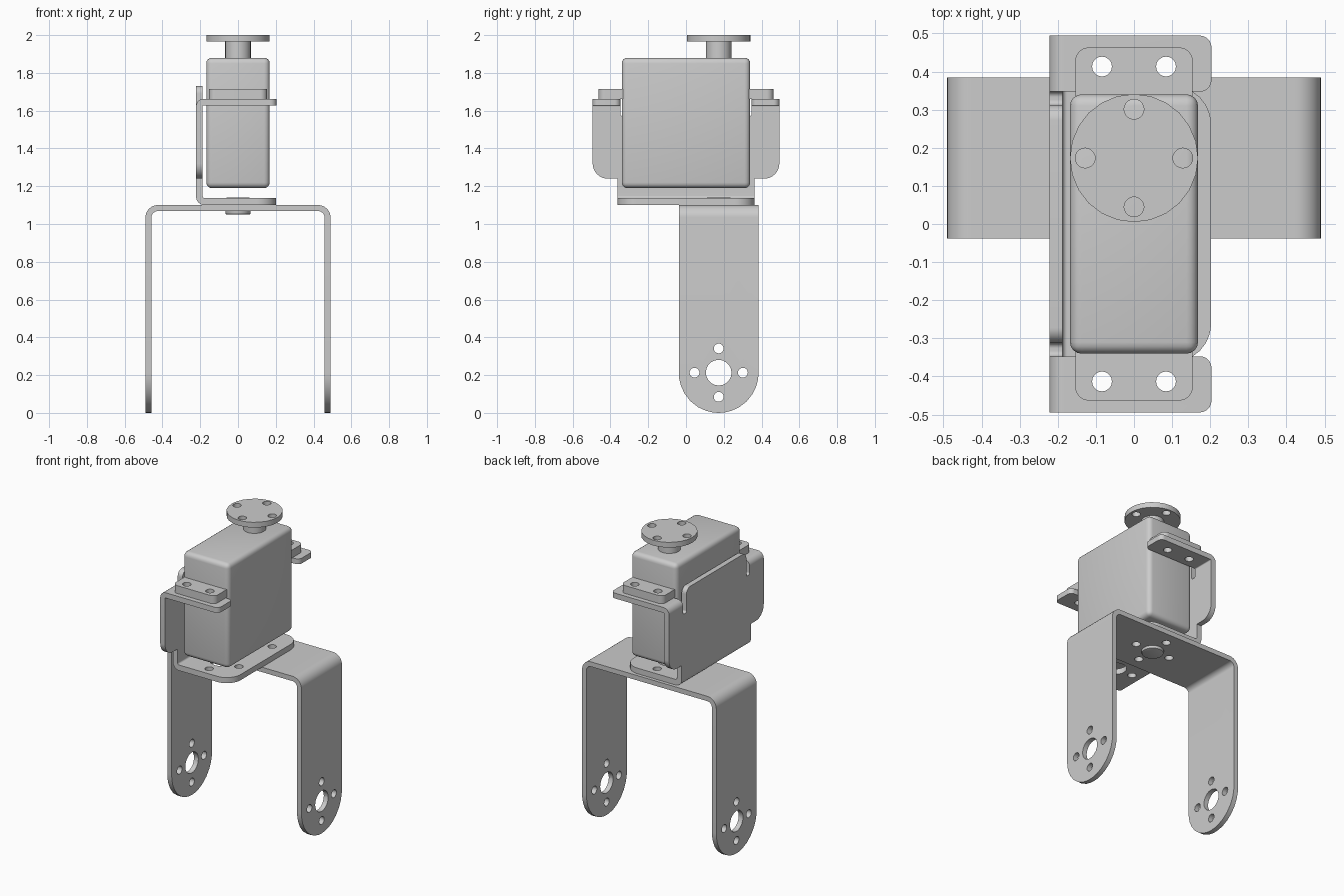
import bpy, bmesh, math
from mathutils import Vector

if "Cube" in bpy.data.objects:
    bpy.data.objects.remove(bpy.data.objects["Cube"])

YC = 0.0        # centre line of the motor and its bracket
SH = 0.173      # y of the output shaft


def fillet(pts, seg=8):
    """Turn (u, v[, radius]) corners into a rounded outline."""
    out, n = [], len(pts)
    for i, q in enumerate(pts):
        p = Vector(q[:2])
        r = q[2] if len(q) > 2 else 0
        if not r:
            out.append(p)
            continue
        a = (Vector(pts[i - 1][:2]) - p).normalized()
        b = (Vector(pts[(i + 1) % n][:2]) - p).normalized()
        half = a.angle(b) / 2
        c = p + (a + b).normalized() * r / math.sin(half)
        t = r / math.tan(half)
        v1, v2 = p + a * t - c, p + b * t - c
        out += [c + v1.lerp(v2, k / seg).normalized() * r if 0 < k < seg else c + (v2 if k else v1)
                for k in range(seg + 1)]
    return out


def prism(name, pts, axis, lo, hi):
    """Extrude an outline along an axis."""
    place = {'X': lambda u, v, w: (w, u, v),
             'Y': lambda u, v, w: (u, w, v),
             'Z': lambda u, v, w: (u, v, w)}[axis]
    bm = bmesh.new()
    outline = fillet(pts)
    rings = [[bm.verts.new(place(p.x, p.y, w)) for p in outline] for w in (lo, hi)]
    bm.faces.new(rings[0])
    bm.faces.new(rings[1])
    n = len(outline)
    for i in range(n):
        j = (i + 1) % n
        bm.faces.new((rings[0][i], rings[0][j], rings[1][j], rings[1][i]))
    bmesh.ops.recalc_face_normals(bm, faces=bm.faces)
    me = bpy.data.meshes.new(name)
    bm.to_mesh(me)
    bm.free()
    ob = bpy.data.objects.new(name, me)
    bpy.context.collection.objects.link(ob)
    return ob


def disc(name, u, v, r, axis, lo, hi, n=24):
    return prism(name, [(u + r * math.cos(2 * math.pi * k / n),
                         v + r * math.sin(2 * math.pi * k / n)) for k in range(n)],
                 axis, lo, hi)


def rect(u0, u1, v0, v1, r=0):
    return [(u0, v0, r), (u1, v0, r), (u1, v1, r), (u0, v1, r)]


def apply(ob):
    bpy.context.view_layer.update()
    dg = bpy.context.evaluated_depsgraph_get()
    me = bpy.data.meshes.new_from_object(ob.evaluated_get(dg))
    ob.modifiers.clear()
    ob.data = me


def boolean(ob, cutter, op='DIFFERENCE'):
    m = ob.modifiers.new("cut", 'BOOLEAN')
    m.operation, m.object, m.solver = op, cutter, 'EXACT'
    apply(ob)
    bpy.data.objects.remove(cutter)


def drill(ob, holes, axis, lo, hi):
    for u, v, r in holes:
        boolean(ob, disc("cutter", u, v, r, axis, lo, hi, 20))


def bevel(ob, width, seg):
    m = ob.modifiers.new("bevel", 'BEVEL')
    m.width, m.segments, m.limit_method = width, seg, 'ANGLE'
    apply(ob)


def pattern(u, v, centre=True):
    """Four screw holes around a larger middle hole."""
    d = 0.128
    holes = [(u + d, v, .026), (u - d, v, .026), (u, v + d, .026), (u, v - d, .026)]
    return holes + ([(u, v, .068)] if centre else [])


# U-shaped fork: bent strip trimmed to round-ended legs
fork = prism("fork_bracket", [(-.49, -.1), (-.49, 1.10, .065), (.49, 1.10, .065), (.49, -.1),
                              (.458, -.1), (.458, 1.068, .033), (-.458, 1.068, .033),
                              (-.458, -.1)], 'Y', -.3, .6)
boolean(fork, prism("cutter", [(SH - .211, 1.3), (SH - .211, 0, .2109), (SH + .211, 0, .2109),
                               (SH + .211, 1.3)], 'X', -1, 1), 'INTERSECT')
drill(fork, pattern(SH, .213), 'X', -1, 1)
drill(fork, pattern(0, SH), 'Z', .9, 1.3)

# Pivot bush through the fork
bush = disc("pivot_bush", 0, SH, .067, 'Z', 1.05, 1.14)
bevel(bush, .008, 2)

# Motor bracket base, bent up into the wall
base = prism("bracket_base", [(-.222, 1.18), (-.222, 1.10, .045), (.25, 1.10), (.25, 1.137),
                              (-.187, 1.137, .012), (-.187, 1.18)], 'Y', -.6, .6)
boolean(base, prism("cutter", [(-.4, -.362), (.202, -.362, .1), (.202, .362, .1), (-.4, .362)],
                    'Z', 1, 1.3), 'INTERSECT')
drill(base, pattern(0, SH) + pattern(0, -SH), 'Z', 1, 1.3)

# Bracket wall: middle tongue, slots and side wings
half = [(.362, 1.18), (.362, 1.24), (.494, 1.24, .08), (.494, 1.62),
        (.347, 1.62), (.347, 1.57, .014), (.312, 1.57, .014), (.312, 1.73, .04)]
wall = prism("bracket_wall", [(p[0] + YC, *p[1:]) for p in half] +
             [(YC - p[0], *p[1:]) for p in reversed(half)], 'X', -.222, -.187)

for side, s in (("rear", 1), ("front", -1)):
    y0, y1 = sorted((YC + s * .347, YC + s * .494))
    holes = [(-.084, YC + s * .413, .026), (.084, YC + s * .413, .026)]
    # Mounting flange bent over from the wall wing
    flange = prism(side + "_flange", [(-.222, 1.62), (-.222, 1.663, .04), (.25, 1.663),
                                      (.25, 1.628), (-.187, 1.628, .006), (-.187, 1.62)],
                   'Y', y0 - .1, y1 + .1)
    boolean(flange, prism("cutter", [(-.4, y0), (.203, y0, .03), (.203, y1, .03), (-.4, y1)],
                          'Z', 1.5, 1.8), 'INTERSECT')
    drill(flange, holes, 'Z', 1.5, 1.8)
    # Motor ear resting on the flange
    ear = prism(side + "_motor_ear", [(-.154, YC + s * .33), (.154, YC + s * .33),
                                      (.154, YC + s * .463, .035), (-.154, YC + s * .463, .035)],
                'Z', 1.663, 1.715)
    drill(ear, holes, 'Z', 1.5, 1.8)

# Motor body with softened edges
body = prism("motor_body", rect(-.168, .168, YC - .34, YC + .34), 'Z', 1.19, 1.88)
bevel(body, .03, 4)

# Output shaft and drilled horn disc
disc("output_shaft", 0, SH, .068, 'Z', 1.87, 1.966)
horn = disc("output_horn", 0, SH, .168, 'Z', 1.965, 2.0)
drill(horn, pattern(0, SH, False), 'Z', 1.9, 2.1)

bpy.ops.object.select_all(action='DESELECT')
for ob in bpy.context.scene.objects:
    ob.select_set(True)
bpy.context.view_layer.objects.active = body
bpy.ops.object.shade_smooth_by_angle()
